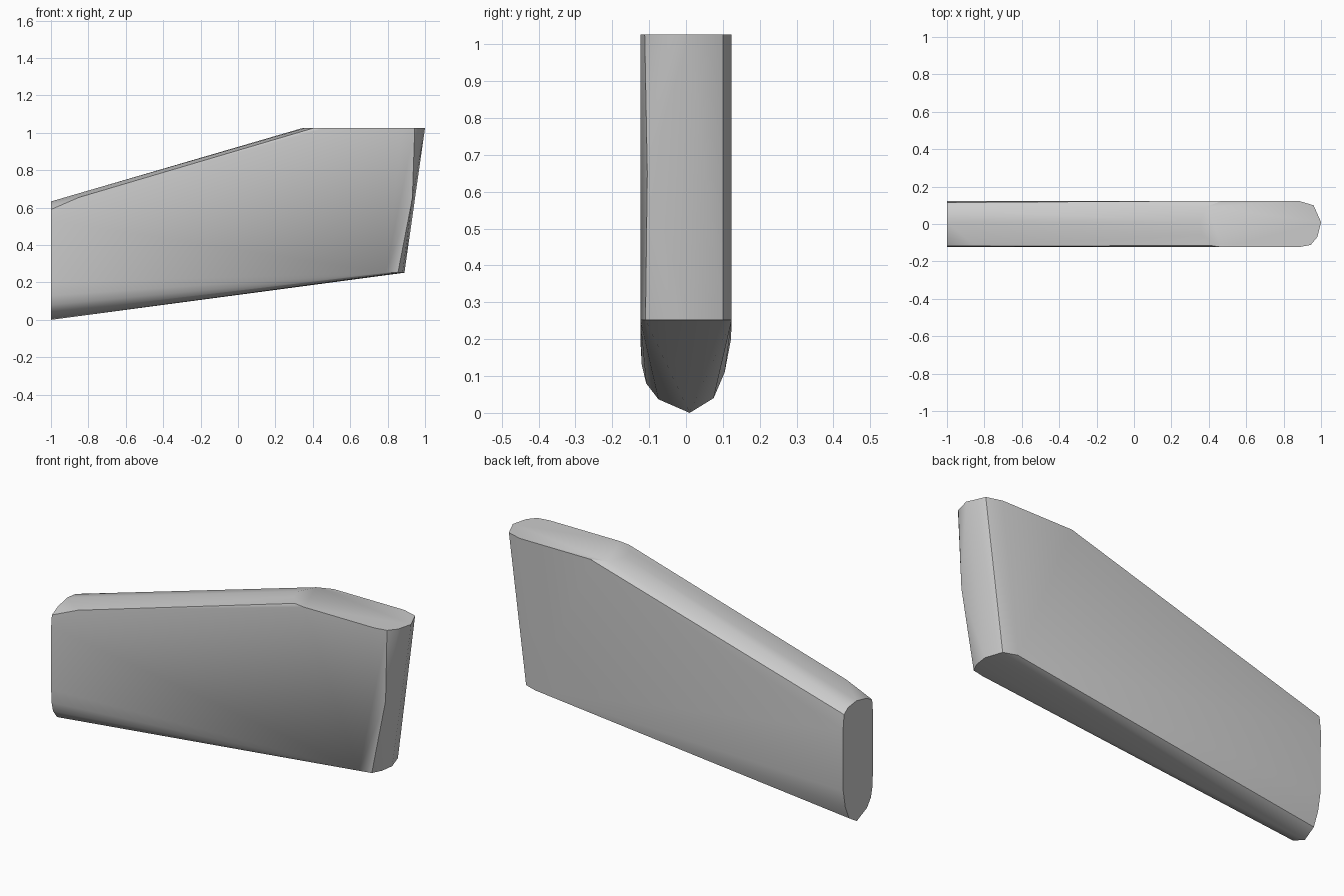
import bpy
import bmesh

cube = bpy.data.objects.get("Cube")
if cube:
    bpy.data.objects.remove(cube, do_unlink=True)

grey = bpy.data.materials.new("plain grey")
grey.use_nodes = True
colour = (0.6, 0.6, 0.6, 1)
grey.diffuse_color = colour
grey.node_tree.nodes["Principled BSDF"].inputs["Base Color"].default_value = colour

# Flat narrow end: (y, z) outline
narrow_end = [(0.01, 0.0), (0.075, 0.04), (0.105, 0.11), (0.122, 0.2), (0.124, 0.52),
              (0.115, 0.6), (0.08, 0.625), (0.01, 0.633), (-0.07, 0.615),
              (-0.118, 0.59), (-0.124, 0.53), (-0.124, 0.2), (-0.12, 0.13),
              (-0.108, 0.08), (-0.075, 0.037)]
# Flat tip: (x, y) outline
tip = [(0.47, 0.124), (0.39, 0.093), (0.35, 0.01), (0.365, -0.06), (0.41, -0.115),
       (0.47, -0.124), (0.88, -0.124), (0.945, -0.112), (0.98, -0.07), (1.0, 0.01),
       (0.96, 0.1), (0.88, 0.124)]
# Lower edge of the rounded wide end: (x, y)
lower_edge = [(0.79, 0.124), (0.86, 0.1), (0.89, 0.01), (0.88, -0.06),
              (0.855, -0.11), (0.79, -0.124)]

points = [(-1, y, z) for y, z in narrow_end]
points += [(x, y, 1.027) for x, y in tip]
points += [(x, y, 0.252) for x, y in lower_edge]
# Shoulder of the sloped edge and middle of the rounded end
points += [(-0.85, -0.118, 0.655), (0.932, -0.105, 0.65)]

# Skin the outlines into one convex fin
bm = bmesh.new()
for p in points:
    bm.verts.new(p)
result = bmesh.ops.convex_hull(bm, input=bm.verts)
loose = [v for v in bm.verts if not v.link_faces]
bmesh.ops.delete(bm, geom=loose, context='VERTS')
bmesh.ops.dissolve_limit(bm, angle_limit=0.01, verts=bm.verts, edges=bm.edges)
bmesh.ops.recalc_face_normals(bm, faces=bm.faces)

mesh = bpy.data.meshes.new("fin_blade")
bm.to_mesh(mesh)
bm.free()
mesh.materials.append(grey)
fin = bpy.data.objects.new("fin_blade", mesh)
bpy.context.collection.objects.link(fin)

# Smooth rounded edges, crisp flat ends
bpy.ops.object.select_all(action='DESELECT')
fin.select_set(True)
bpy.context.view_layer.objects.active = fin
bpy.ops.object.shade_smooth_by_angle(angle=0.6)
